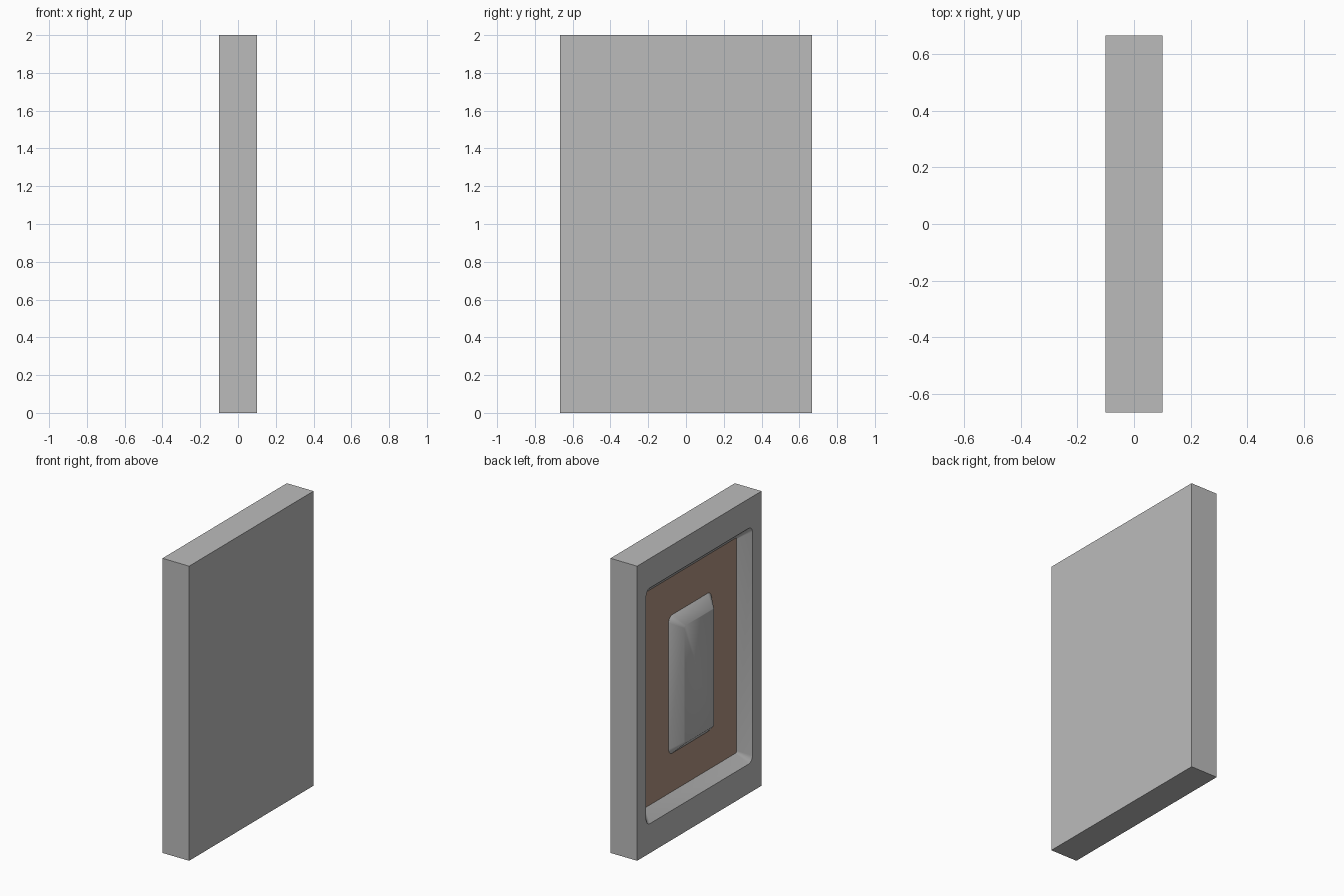
import bpy
import bmesh
from math import cos, sin, pi

cube = bpy.data.objects.get("Cube")
if cube:
    bpy.data.objects.remove(cube, do_unlink=True)

ARC = 5          # points per rounded corner
MID_Z = 1.0      # height of the panel centre


def material(name, rgb):
    mat = bpy.data.materials.new(name)
    mat.use_nodes = True
    color = (*rgb, 1)
    mat.diffuse_color = color
    mat.node_tree.nodes["Principled BSDF"].inputs["Base Color"].default_value = color
    return mat


def rounded_loop(bm, x, half_y, half_z, radius):
    """Rounded rectangle facing along x, counter-clockwise in y and z."""
    verts = []
    for k, (sy, sz) in enumerate(((1, 1), (-1, 1), (-1, -1), (1, -1))):
        for i in range(ARC):
            a = (k + i / (ARC - 1)) * pi / 2
            y = sy * (half_y - radius) + radius * cos(a)
            z = sz * (half_z - radius) + radius * sin(a)
            verts.append(bm.verts.new((x, y, MID_Z + z)))
    return verts


def build(name, loops, mat, back_cap=False, front_cap=False, smooth=False):
    """Skin a row of loops, each given as x, half width, half height, radius."""
    bm = bmesh.new()
    rings = [rounded_loop(bm, *loop) for loop in loops]
    for a, b in zip(rings, rings[1:]):
        for i in range(len(a)):
            j = (i + 1) % len(a)
            bm.faces.new((a[i], b[i], b[j], a[j]))
    if back_cap:
        bm.faces.new(rings[0])
    if front_cap:
        bm.faces.new(rings[-1][::-1])
    bmesh.ops.remove_doubles(bm, verts=bm.verts, dist=0.0001)
    for face in bm.faces:
        face.smooth = smooth
    mesh = bpy.data.meshes.new(name)
    bm.to_mesh(mesh)
    bm.free()
    mesh.materials.append(mat)
    obj = bpy.data.objects.new(name, mesh)
    bpy.context.collection.objects.link(obj)
    return obj


grey = material("grey", (0.5, 0.5, 0.5))
brown = material("brown", (0.43, 0.29, 0.22))

# Section loops, from the rear of the slab to the raised centre
rear = (0.1, 0.667, 1.0, 0)
face_edge = (-0.1, 0.667, 1.0, 0)
opening = (-0.1, 0.57, 0.8, 0.04)
recess = (-0.03, 0.50, 0.73, 0.012)
field_base = (-0.03, 0.23, 0.47, 0.04)
field_top = (-0.1, 0.16, 0.40, 0.015)

# Slab with a framed opening
build("door_slab", [rear, face_edge, opening], grey, back_cap=True)
# Sloped moulding down to the recess
build("recess_moulding", [opening, recess], grey, smooth=True)
# Sunken panel around the raised centre
build("sunken_panel", [recess, field_base], brown)
# Raised centre with soft shading
build("raised_centre", [field_base, field_top], grey, front_cap=True, smooth=True)
